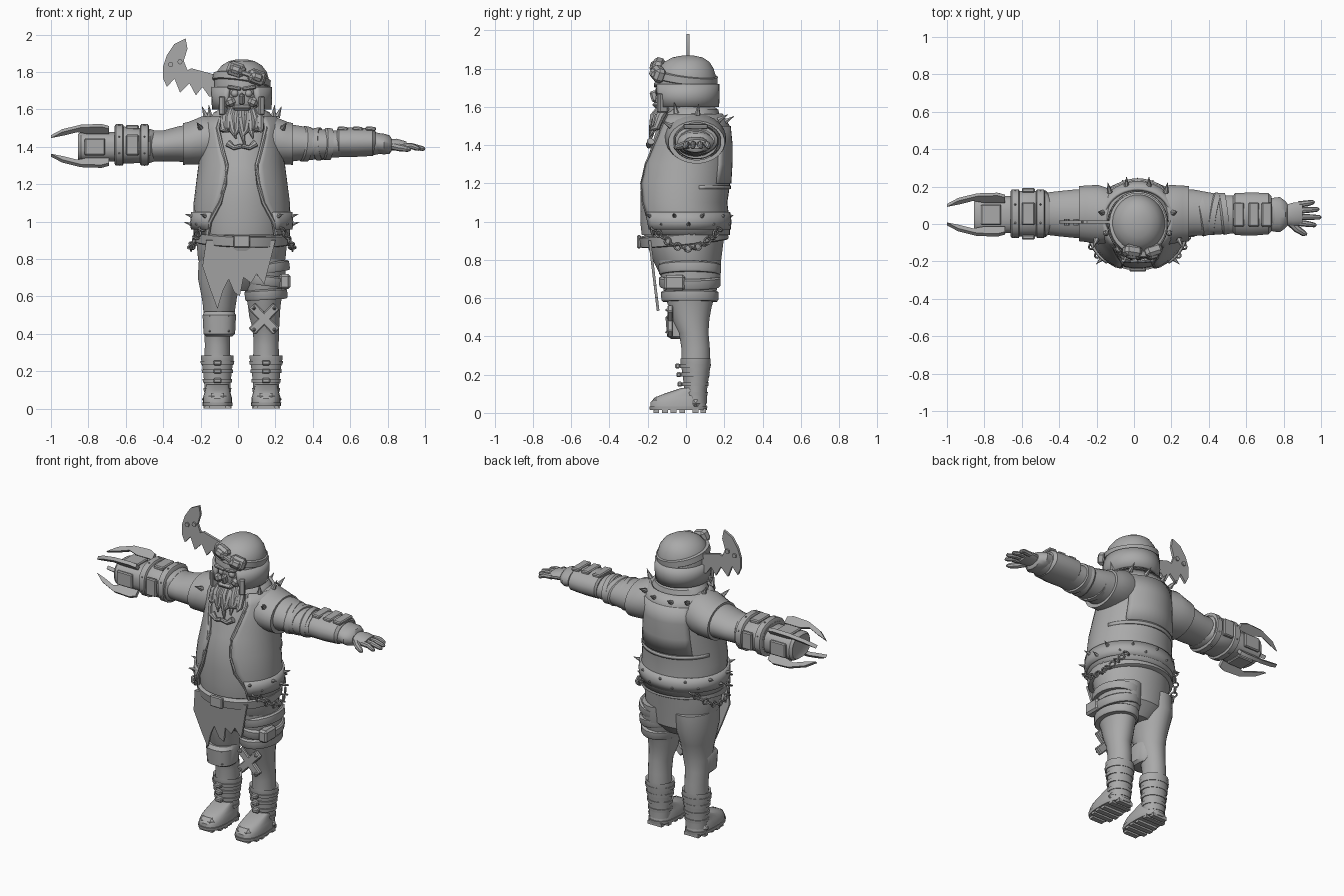
import bpy, bmesh, math
from mathutils import Vector, Matrix, Euler

grey = bpy.data.materials.new("plain_grey")
grey.diffuse_color = (0.4, 0.4, 0.4, 1)
CX = 0.02  # body centre line
ARM = Vector((0, 0.05, 1.405))


def finish(name, bm):
    bmesh.ops.recalc_face_normals(bm, faces=bm.faces)
    me = bpy.data.meshes.new(name)
    bm.to_mesh(me)
    bm.free()
    me.materials.append(grey)
    ob = bpy.data.objects.new(name, me)
    bpy.context.collection.objects.link(ob)
    return ob


def skin(name, rows, closed=True):
    bm = bmesh.new()
    vs = [[bm.verts.new(p) for p in r] for r in rows]
    n = len(rows[0])
    for a, b in zip(vs, vs[1:]):
        for i in range(n if closed else n - 1):
            j = (i + 1) % n
            bm.faces.new((a[i], a[j], b[j], b[i]))
    if closed:
        bm.faces.new(vs[0])
        bm.faces.new(vs[-1])
    return finish(name, bm)


def loft(name, rings, axis='z', n=24, p=1.0):
    """Rings: (position, centre a, centre b, radius a, radius b)."""
    rows = []
    for h, ca, cb, ra, rb in rings:
        row = []
        for i in range(n):
            t = 2 * math.pi * (i + 0.5) / n
            c, s = math.cos(t), math.sin(t)
            a = ca + ra * math.copysign(abs(c) ** p, c)
            b = cb + rb * math.copysign(abs(s) ** p, s)
            row.append((a, b, h) if axis == 'z' else (h, a, b))
        rows.append(row)
    return skin(name, rows)


def shell(name, rings, thick, n=36):
    """Open wrap; rings: (z, cy, rx, ry, half opening angle at the front)."""
    rows = []
    for z, cy, rx, ry, t0 in rings:
        ts = [t0 + (2 * math.pi - 2 * t0) * i / n for i in range(n + 1)]
        rows.append([(CX + rx * math.sin(t), cy - ry * math.cos(t), z) for t in ts])
    ob = skin(name, rows, False)
    m = ob.modifiers.new("thickness", 'SOLIDIFY')
    m.thickness, m.offset = thick, 0
    return rows


def tube(name, pts, radii, n=8):
    pts = [Vector(p) for p in pts]
    if not isinstance(radii, (list, tuple)):
        radii = [radii] * len(pts)
    rows = []
    for i, p in enumerate(pts):
        d = pts[min(i + 1, len(pts) - 1)] - pts[max(i - 1, 0)]
        q = d.to_track_quat('Z', 'Y')
        rows.append([p + q @ Vector((radii[i] * math.cos(k * 2 * math.pi / n),
                                     radii[i] * math.sin(k * 2 * math.pi / n), 0)) for k in range(n)])
    return skin(name, rows)


def cone(name, loc, d, r, h):
    d = Vector(d).normalized()
    return tube(name, [loc, Vector(loc) + d * h], [r, r * 0.08], 6)


def box(name, loc, size, rot=(0, 0, 0), bevel=0.006):
    bm = bmesh.new()
    bmesh.ops.create_cube(bm, size=1)
    bmesh.ops.scale(bm, vec=size, verts=bm.verts)
    if bevel:
        bmesh.ops.bevel(bm, geom=bm.edges[:], offset=bevel, segments=1, affect='EDGES')
    bmesh.ops.transform(bm, matrix=Matrix.Translation(loc) @ Euler(rot).to_matrix().to_4x4(), verts=bm.verts)
    return finish(name, bm)


def plate(name, pts, y, thick):
    """Outline in x and z, thickened along y."""
    return skin(name, [[(x, y + s * thick / 2, z) for x, z in pts] for s in (-1, 1)])


def tilt(ob, centre, rot):
    T = Matrix.Translation(centre)
    ob.data.transform(T @ Euler(rot).to_matrix().to_4x4() @ T.inverted())


# torso and trousers
body = [(.93, -.01, .235, .222), (1.0, -.015, .24, .225), (1.1, -.02, .236, .218), (1.2, -.012, .223, .225),
        (1.3, .004, .21, .215), (1.4, .02, .2, .2), (1.5, .03, .195, .18), (1.56, .03, .165, .145), (1.62, .02, .1, .1)]
loft("shirt_torso", [(z, CX, cy, rx, ry) for z, cy, rx, ry in body], n=36)
loft("trouser_seat", [(.63, CX, .03, .1, .08), (.7, CX, .025, .2, .15), (.8, CX, .005, .235, .18),
                      (.88, CX, -.005, .242, .2), (.96, CX, -.01, .24, .215)], n=32)

# open vest with trimmed edges
half = [.17, .16, .11, .085, .075, .1, .12, .1]
vest = [(z, cy, rx + .014, ry + .01, math.asin(w / rx)) for (z, cy, rx, ry), w in zip(body, half)]
rows = shell("vest", vest, .016)
for k, side in ((0, "right"), (-1, "left")):
    tube("vest_trim_" + side, [r[k] for r in rows], .011, 6)
shell("vest_hem", [(.96, -.014, .262, .238, .75), (1.0, -.014, .266, .242, .72), (1.05, -.017, .262, .238, .66)], .02)
shell("back_panel", [(z, cy, rx + .008, ry + .006, 2.35) for z, cy, rx, ry, t in vest[3:7]], .016, 12)
shell("back_seam", [(1.17, -.012, .245, .243, 1.9), (1.19, -.012, .245, .243, 1.9)], .01, 16)
loft("collar", [(1.545, CX, .035, .175, .145), (1.585, CX, .035, .15, .135), (1.6, CX, .03, .12, .12)])

# belts, studs and spikes
belt = loft("front_belt", [(.885, CX, -.01, .245, .222), (.89, CX, -.01, .256, .232),
                           (.94, CX, -.012, .258, .235), (.945, CX, -.012, .245, .222)], n=36)
tilt(belt, (CX, 0, .91), (.1, .03, 0))
box("belt_buckle", (CX, -.245, .895), (.09, .02, .07))
for i in range(17):
    t = .8 + (2 * math.pi - 1.6) * i / 16
    d = Vector((math.sin(t), -math.cos(t), 0))
    p = (CX + .262 * d.x, -.014 + .24 * d.y, 1.005 + .022 * (-1) ** i)
    long = i in (0, 2, 3, 4, 12, 13, 14, 16)
    cone("belt_spike", p, d + Vector((0, 0, .3)), .014, .05 if long else .022)
for s in (-1, 1):
    for x, y, z, d in ((.17, -.05, 1.565, (.1, -.2, 1)), (.19, .06, 1.56, (.4, .1, 1)),
                       (.15, .17, 1.53, (.2, 1, .6)), (.06, .2, 1.52, (0, 1, .6)), (.22, -.08, 1.5, (.4, -1, .6))):
        cone("shoulder_spike", (CX + s * x, y, z), (s * d[0], d[1], d[2]), .016, .06)

# hanging hip chains
for s in (-1, 1):
    for i in range(15):
        u = i / 14
        t = .9 + 1.5 * u
        p = (CX + s * .272 * math.sin(t), -.01 - .25 * math.cos(t), .96 - .1 * math.sin(math.pi * u))
        bpy.ops.mesh.primitive_torus_add(location=p, rotation=(math.pi / 2 * (i % 2), .5, s * t), major_radius=.017,
                                         minor_radius=.0055, major_segments=10, minor_segments=5)
        bpy.context.object.name = "chain_link"
        bpy.context.object.data.materials.append(grey)

# ragged loincloth
cloth = plate("loincloth", [(-.17, .9), (-.19, .76), (-.15, .64), (-.11, .53), (-.08, .63), (-.05, .69), (-.02, .62),
                            (.01, .6), (.03, .7), (.07, .67), (.1, .72), (.14, .66), (.17, .78), (.2, .9)], -.19, .014)
tilt(cloth, (0, -.2, .9), (.12, 0, 0))

# legs and boots
for s, side in ((-1, "right"), (1, "left")):
    c = CX + s * .13
    loft("leg_" + side, [(.8, c - s * .02, .02, .12, .165), (.7, c - s * .012, .025, .118, .155),
                         (.6, c - s * .01, .02, .096, .128), (.55, c - s * .01, .022, .088, .112),
                         (.49, c - s * .008, .025, .082, .098), (.42, c, .04, .07, .078),
                         (.34, c, .05, .068, .075), (.25, c, .05, .07, .075)])
    loft("boot_shaft_" + side, [(.05, c, .05, .066, .06), (.12, c, .05, .07, .06), (.2, c, .052, .077, .07),
                                (.265, c, .05, .088, .08), (.285, c, .05, .088, .08), (.275, c, .05, .07, .07)])
    loft("boot_foot_" + side, [(.025, c, -.04, .079, .148), (.055, c, -.04, .079, .146), (.08, c, -.035, .072, .13),
                               (.1, c, -.015, .066, .1), (.13, c, .035, .06, .06)], p=.8)
    loft("boot_sole_" + side, [(.014, c, -.04, .08, .15), (.034, c, -.04, .082, .153)], p=.75)
    for y, w in ((-.155, .09), (-.11, .14), (-.065, .15), (-.02, .14), (.05, .14), (.09, .1)):
        box("sole_tread", (c, y, .011), (w, .03, .022), bevel=0)
    for z, r in ((.1, .073), (.15, .078), (.2, .083), (.245, .089)):
        loft("boot_strap", [(z - .01, c, .048, r, r - .008), (z + .01, c, .048, r + .002, r - .006)])
        box("strap_buckle", (c, .045 - r, z), (.045, .025, .026))
    cone("ankle_stud", (c + s * .065, .05, .05), (s, 0, 0), .025, .018)
    box("toe_cap", (c, -.15, .06), (.1, .05, .05), bevel=.018)

# padded right knee and patched left knee
kr, kl = -.1, .14
loft("knee_pad", [(.385, kr, 0, .07, .075), (.4, kr, -.01, .085, .09), (.5, kr, -.008, .09, .1),
                  (.52, kr, 0, .078, .09)], p=.8)
for a in (-.8, .8):
    box("knee_patch", (kl, -.082, .48), (.19, .03, .05), (0, a, 0))
for x in (-1, 1):
    for z in (-1, 1):
        cone("patch_stud", (kl + .055 * x, -.095, .48 + .058 * z), (0, -1, 0), .012, .015)
        cone("pad_stud", (kr + .05 * x, -.08, .455 + .04 * z), (0, -1, 0), .01, .02)

# left thigh wraps and pouch
for z, r, a in ((.75, .128, -.16), (.685, .126, .12), (.61, .115, -.06)):
    w = loft("thigh_wrap", [(z - .028, .15, .02, r - .006, r + .028), (z - .018, .15, .02, r, r + .035),
                            (z + .02, .15, .02, r, r + .037), (z + .028, .15, .02, r - .01, r + .025)])
    tilt(w, (.15, .02, z), (0, a, 0))
box("thigh_pouch", (.25, -.06, .68), (.06, .11, .08), bevel=.012)

# vest armholes and shoulders
for s in (-1, 1):
    loft("vest_shoulder", [(s * .08, .04, 1.44, .13, .12), (s * .19, .05, 1.435, .16, .13),
                           (s * .26, .055, 1.42, .152, .116), (s * .295, .055, 1.415, .148, .112)], 'x')

# left arm: sleeve, bracer, hand
loft("left_sleeve", [(.2, .055, 1.42, .13, .11), (.32, .06, 1.42, .125, .095), (.4, .055, 1.415, .115, .085),
                     (.48, .05, 1.415, .105, .075), (.56, .05, 1.415, .1, .07), (.7, .05, 1.42, .1, .07),
                     (.8, .05, 1.415, .07, .045)], 'x')
for x, r, a in ((.36, .122, .2), (.43, .115, -.18), (.48, .113, .12)):
    w = loft("sleeve_wrap", [(x - .022, .055, 1.415, r - .008, r - .035), (x - .012, .055, 1.415, r, r - .026),
                             (x + .018, .055, 1.415, r - .002, r - .028)], 'x')
    tilt(w, (x, .055, 1.415), (0, a / 2, a))
loft("bracer", [(.53, .053, 1.425, .1, .07), (.54, .053, 1.425, .114, .08), (.63, .053, 1.425, .118, .08),
                (.72, .055, 1.425, .112, .075), (.735, .055, 1.425, .095, .06)], 'x', 16)
for x in (.56, .64, .71):
    box("bracer_plate", (x, .05, 1.497), (.055, .13, .022), (0, .06, 0))
loft("wrist_wrap", [(.74, .05, 1.42, .09, .055), (.78, .05, 1.415, .095, .056), (.81, .05, 1.412, .072, .05),
                    (.82, .05, 1.412, .06, .035)], 'x')
loft("left_palm", [(.8, .05, 1.412, .05, .03), (.85, .052, 1.412, .063, .032), (.9, .055, 1.405, .062, .024)], 'x', 16)
for y, x, e in ((.105, .965, .012), (.072, .99, .006), (.038, 1.0, -.002), (.006, .975, -.012)):
    tube("finger", [(.88, y, 1.405), (.93, y + e / 2, 1.404), (x - .008, y + e, 1.39), (x, y + e, 1.387)],
         [.017, .016, .012, .005])
tube("thumb", [(.83, .015, 1.405), (.87, -.025, 1.395), (.91, -.052, 1.388), (.925, -.056, 1.385)],
     [.022, .02, .015, .005])

# right arm: sleeve and mechanical gauntlet
loft("right_sleeve", [(-.2, .055, 1.42, .13, .11), (-.32, .055, 1.415, .13, .095), (-.4, .055, 1.405, .122, .083),
                      (-.5, .055, 1.405, .11, .085)], 'x')
loft("gauntlet_cuff", [(-.45, .055, 1.405, .1, .085), (-.47, .055, 1.405, .125, .092), (-.62, .055, 1.41, .122, .1),
                       (-.66, .055, 1.41, .11, .09)], 'x', 20, .85)
for x in (-.5, -.635):
    loft("gauntlet_band", [(x - .024, .055, 1.41, .122, .103), (x - .018, .055, 1.41, .132, .112),
                           (x + .018, .055, 1.41, .132, .112), (x + .024, .055, 1.41, .122, .103)], 'x', 20, .85)
    for i in range(8):
        t = math.pi * (i + .5) / 4
        d = Vector((0, math.cos(t), math.sin(t)))
        cone("band_rivet", (x, .055 + .118 * d.y, 1.41 + .1 * d.z), d, .014, .022)
loft("gauntlet_barrel", [(-.65, .05, 1.4, .1, .08), (-.84, .05, 1.4, .102, .08), (-.855, .05, 1.4, .09, .07),
                         (-.845, .05, 1.4, .06, .05)], 'x', 20, .75)
for y, z, sz in ((-.055, 1.4, (.11, .02, .09)), (.155, 1.4, (.11, .02, .09)),
                 (.05, 1.48, (.11, .11, .02)), (.05, 1.32, (.11, .11, .02))):
    box("barrel_panel", (-.765, y, z), sz)
for y, z in ((-.07, 1.41), (.18, 1.41)):
    box("cuff_panel", (-.565, y, z), (.07, .025, .11))
box("cuff_panel_top", (-.565, .055, 1.505), (.07, .12, .025))
for k in range(4):
    claw = plate("claw", [(-1, .07), (-.94, .115), (-.84, .15), (-.73, .155), (-.69, .14), (-.69, .1),
                          (-.8, .1), (-.86, .115), (-.93, .09)], 0, .022)
    claw.data.transform(Matrix.Translation(ARM) @ Matrix.Rotation(math.pi / 4 + k * math.pi / 2, 4, 'X'))

# head, face and beard
loft("head", [(1.52, CX, 0, .09, .1), (1.6, CX, -.02, .11, .125), (1.68, CX, -.02, .115, .135),
              (1.76, CX, -.01, .12, .13)])
for s in (-1, 1):
    box("brow", (CX + s * .04, -.153, 1.715), (.075, .03, .02), (0, s * -.15, 0))
    bpy.ops.mesh.primitive_uv_sphere_add(segments=12, ring_count=8, radius=.02, location=(CX + s * .037, -.142, 1.685))
    bpy.context.object.name = "eye"
    bpy.context.object.data.materials.append(grey)
    box("cheek", (CX + s * .06, -.135, 1.64), (.05, .05, .05), (0, s * .4, 0), .014)
    box("cheek_guard", (CX + s * .098, -.125, 1.62), (.035, .05, .1), (0, 0, s * .5))
box("nose", (CX, -.165, 1.655), (.03, .04, .06), (.3, 0, 0), .01)
box("upper_lip", (CX, -.155, 1.61), (.1, .04, .03), bevel=.012)
for i in range(9):
    u = (i - 4) / 4
    low = 1.41 + .07 * abs(u) + .03 * (i % 2)
    tube("beard_strand", [(CX + .075 * u, -.13 + .03 * abs(u), 1.6), (CX + .095 * u, -.165 + .03 * abs(u), 1.55),
                          (CX + .1 * u, -.175 + .02 * abs(u), 1.49), (CX + .09 * u + .015 * (-1) ** i, -.19, low)],
         [.018, .024, .019, .004])
for s in (-1, 1):
    tube("bone_tie", [(CX, -.198, 1.405), (CX + s * .04, -.195, 1.395), (CX + s * .075, -.185, 1.42)], [.012, .013, .02])

# helmet with face opening
shell("helmet_guard", [(1.6, 0, .148, .162, .62), (1.66, 0, .152, .165, .5), (1.72, 0, .15, .163, .45)], .022, 32)
loft("helmet_dome", [(1.715, CX, 0, .147, .16), (1.76, CX, 0, .146, .157), (1.8, CX, 0, .135, .145),
                     (1.835, CX, .005, .108, .118), (1.858, CX, .008, .07, .08), (1.868, CX, .01, .025, .03)], n=32)
strap = loft("goggle_strap", [(1.735, CX, 0, .148, .16), (1.74, CX, 0, .157, .168), (1.775, CX, 0, .155, .166),
                              (1.78, CX, 0, .14, .15)], n=32)
tilt(strap, (CX, 0, 1.757), (-.12, .14, 0))
box("goggle_bridge", (.045, -.16, 1.79), (.06, .04, .025), (0, .33, 0))
for x, z, yaw in ((-.01, 1.812, -.15), (.1, 1.772, .3)):
    r = (-.25, .33, yaw)
    box("goggle_frame", (x, -.145, z), (.095, .06, .075), r, .016)
    box("goggle_lens", (x, -.162, z), (.06, .05, .045), r, .012)

# jagged blade fixed to the helmet side
plate("helmet_blade", [(-.28, 1.98), (-.34, 1.95), (-.38, 1.89), (-.4, 1.83), (-.4, 1.765), (-.38, 1.72), (-.34, 1.765),
                       (-.31, 1.69), (-.26, 1.74), (-.225, 1.675), (-.19, 1.72), (-.155, 1.67), (-.1, 1.67),
                       (-.1, 1.78), (-.25, 1.82), (-.27, 1.81), (-.29, 1.86), (-.27, 1.925)], .01, .016)
for x, z in ((-.36, 1.84), (-.31, 1.855)):
    tube("blade_rivet", [(x, -.008, z), (x, .028, z)], .014)

# smooth shading with kept sharp edges
bpy.ops.object.select_all(action='SELECT')
bpy.context.view_layer.objects.active = bpy.data.objects["head"]
bpy.ops.object.shade_smooth_by_angle(angle=math.radians(35))
